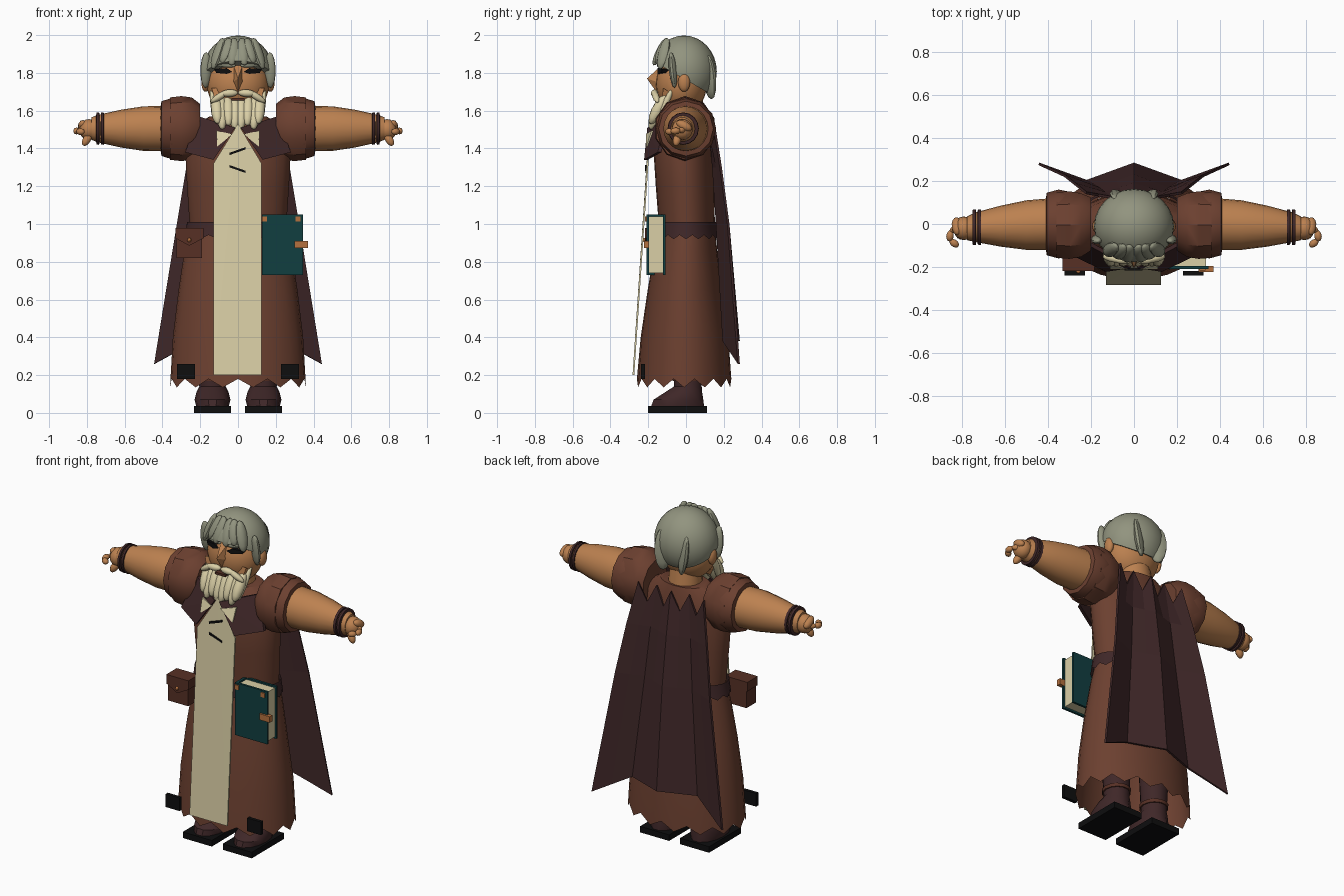
import bpy, bmesh
from math import sin, cos, pi
from mathutils import Vector

if "Cube" in bpy.data.objects:
    bpy.data.objects.remove(bpy.data.objects["Cube"])


def colour(name, code):
    """Flat material from an sRGB hex code."""
    chan = [int(code[i:i + 2], 16) / 255 for i in (0, 2, 4)]
    rgba = [c / 12.92 if c < .04 else ((c + .055) / 1.055) ** 2.4 for c in chan] + [1]
    m = bpy.data.materials.new(name)
    m.use_nodes = True
    m.diffuse_color = rgba
    m.node_tree.nodes["Principled BSDF"].inputs["Base Color"].default_value = rgba
    return m


SKIN = colour("skin", "BC8150")
ROBE = colour("robe_brown", "6C4030")
DARK = colour("dark_plum", "3F2728")
CREAM = colour("cream", "DACFA6")
HAIR = colour("grey_hair", "92947F")
TEAL = colour("teal_cover", "113E40")
BLACK = colour("black", "0E0E0F")
COPPER = colour("copper", "B5713F")
LEATHER = colour("leather", "573025")


def finish(name, bm, mat, smooth=True):
    bmesh.ops.recalc_face_normals(bm, faces=bm.faces)
    me = bpy.data.meshes.new(name)
    bm.to_mesh(me)
    bm.free()
    me.materials.append(mat)
    ob = bpy.data.objects.new(name, me)
    bpy.context.collection.objects.link(ob)
    if smooth:
        bpy.ops.object.select_all(action='DESELECT')
        ob.select_set(True)
        bpy.context.view_layer.objects.active = ob
        bpy.ops.object.shade_smooth_by_angle(angle=pi / 5)
    return ob


def loft(name, rings, mat, n=20, place=lambda a, b, t: (a, b, t), caps=True, zigzag=0):
    """Tube through elliptical rings (t, radius a, radius b, offset of b)."""
    bm = bmesh.new()
    rows = []
    for i, (t, ra, rb, off) in enumerate(rings):
        rows.append([bm.verts.new(place(
            ra * cos(2 * pi * k / n), off + rb * sin(2 * pi * k / n),
            t + (zigzag * (k % 2) if i == 0 else 0))) for k in range(n)])
    for lo, hi in zip(rows, rows[1:]):
        for k in range(n):
            bm.faces.new((lo[k], lo[k - 1], hi[k - 1], hi[k]))
    if caps:
        bm.faces.new(rows[0])
        bm.faces.new(rows[-1])
    return finish(name, bm, mat)


def hull(name, pts, mat, depth=0):
    """Convex solid; with a depth, the points are a plate thickened backwards."""
    bm = bmesh.new()
    for p in pts:
        bm.verts.new(p)
        if depth:
            bm.verts.new((p[0], p[1] + depth, p[2]))
    bmesh.ops.convex_hull(bm, input=bm.verts)
    return finish(name, bm, mat, False)


def box(name, lo, hi, mat):
    return hull(name, [(x, y, z) for x in (lo[0], hi[0]) for y in (lo[1], hi[1])
                       for z in (lo[2], hi[2])], mat)


def ball(name, loc, size, mat, rot=None, seg=16):
    bm = bmesh.new()
    bmesh.ops.create_uvsphere(bm, u_segments=seg, v_segments=seg // 2 + 2, radius=1)
    bmesh.ops.scale(bm, vec=size, verts=bm.verts)
    if rot:
        bmesh.ops.rotate(bm, matrix=rot, verts=bm.verts)
    bmesh.ops.translate(bm, vec=loc, verts=bm.verts)
    return finish(name, bm, mat)


def strand(name, a, b, r, mat, flat=1):
    """Spindle from point a to point b."""
    a, b = Vector(a), Vector(b)
    rot = (b - a).to_track_quat('Z', 'Y').to_matrix()
    return ball(name, (a + b) / 2, (r, r * flat, (b - a).length / 2), mat, rot, 10)


# Robe, belt and neck
loft("robe_skirt", [(.135, .36, .25, -.01), (.4, .345, .232, -.008), (.65, .315, .195, -.008),
                    (.85, .285, .168, -.002), (1.0, .255, .148, .005)], ROBE, 28, caps=False, zigzag=.045)
loft("robe_torso", [(.98, .255, .148, .005), (1.2, .27, .155, -.005), (1.4, .28, .158, -.015),
                    (1.5, .26, .14, -.01), (1.57, .15, .1, .01)], ROBE, 24)
loft("belt", [(.92, .281, .172, 0), (.96, .276, .166, 0), (1.01, .27, .16, 0)], DARK, 32, caps=False, zigzag=.022)
loft("neck", [(1.5, .1, .1, .01), (1.68, .09, .085, .0)], SKIN, 16)

# Front panel with two stitched marks
hull("front_panel", [(-.13, -.283, .2), (.125, -.283, .2), (-.13, -.208, 1.32),
                     (.125, -.208, 1.32), (0, -.195, 1.53)], CREAM, .009)
for z0, z1 in ((1.365, 1.395), (1.3, 1.27)):
    hull("panel_mark", [(-.045, -.217, z0), (.04, -.215, z1), (-.045, -.217, z0 + .012),
                        (.04, -.215, z1 + .012)], BLACK, .009)

# Cape with folds, a ragged collar edge and pointed lower corners
bm = bmesh.new()
levels = [(1.55, .22, .15, .02), (1.3, .27, .19, .04), (1.0, .32, .23, .06), (.38, .43, .285, .08)]
grid = []
for i, (z, w, y, fold) in enumerate(levels):
    row = []
    for k in range(-4, 5):
        u = abs(k) / 4
        drop = (.11 if k % 2 else 0) if i == 0 else (.24 * max(0, u - .5) if i == 3 else 0)
        valley = 1 - abs(2 * u - 1)
        row.append(bm.verts.new((k / 4 * (w + .01 * (i == 3)), y - fold * valley, z - drop)))
    grid.append(row)
for hi, lo in zip(grid, grid[1:]):
    for k in range(8):
        bm.faces.new((hi[k], hi[k + 1], lo[k + 1], lo[k]))
cape = finish("cape", bm, DARK, False)
cape.modifiers.new("thickness", 'SOLIDIFY').thickness = .012

for s in (-1, 1):
    side = "left_" if s > 0 else "right_"

    # Lapel with its pale triangle
    hull(side + "lapel", [(s * .015, -.205, 1.51), (s * .13, -.222, 1.34), (s * .28, -.15, 1.38),
                          (s * .21, -.1, 1.57)], DARK, .02)
    hull(side + "lapel_trim", [(s * .03, -.212, 1.475), (s * .115, -.182, 1.495),
                               (s * .11, -.211, 1.41)], CREAM, .009)

    # Arm, sleeve and bracelet, lofted outwards along x
    out = lambda a, b, t, s=s: (s * t, b, 1.505 + a)
    loft(side + "sleeve_puff", [(.2, .13, .13, 0), (.245, .165, .155, -.005), (.3, .172, .165, -.005),
                                (.36, .165, .16, -.005), (.36, .13, .13, 0)], ROBE, 10, out)
    loft(side + "sleeve_cuff", [(.3, .15, .15, 0), (.35, .162, .16, 0), (.405, .145, .145, 0),
                                (.41, .115, .115, 0)], ROBE, 12, out)
    loft(side + "forearm", [(.38, .12, .12, 0), (.5, .118, .115, -.005), (.62, .1, .095, -.01),
                            (.74, .073, .068, -.015), (.775, .06, .055, -.02)], SKIN, 20, out)
    for x in (.718, .742):
        loft(side + "bracelet", [(x - .009, .07, .07, -.015), (x - .007, .086, .083, -.015),
                                 (x + .007, .084, .081, -.015), (x + .009, .07, .07, -.015)], DARK, 16, out)

    # Hand with a curled finger and thumb
    ball(side + "palm", (s * .79, -.02, 1.5), (.05, .055, .055), SKIN)
    path = [(.8, 0, 1.5), (.855, -.03, 1.495), (.858, -.075, 1.49), (.815, -.098, 1.488)]
    for a, b in zip(path, path[1:]):
        strand(side + "finger", (s * (a[0] - .004), a[1], a[2]), (s * b[0], b[1] - .006, b[2]), .018, SKIN)
    strand(side + "thumb", (s * .78, -.04, 1.48), (s * .82, -.055, 1.415), .022, SKIN)
    strand(side + "knuckles", (s * .82, -.05, 1.54), (s * .825, .03, 1.5), .025, SKIN)

    # Boot, leg strap and hem patch
    shift = lambda a, b, t, s=s: (s * .135 + a, b, t)
    loft(side + "boot", [(.03, .085, .145, -.045), (.07, .095, .135, -.04), (.11, .085, .1, -.012),
                         (.14, .07, .075, .01), (.4, .085, .085, .01)], DARK, 14, shift)
    loft(side + "boot_strap", [(.17, .078, .083, .01), (.19, .08, .085, .01)], LEATHER, 14, shift)
    box(side + "sole", (s * .135 - .098, -.2, 0), (s * .135 + .098, .11, .037), BLACK)
    box(side + "hem_patch", (s * .275 - .047, -.238, .18), (s * .275 + .047, -.218, .26), BLACK)

    # Face: ear, eye, brow, moustache
    ball(side + "ear", (s * .172, -.01, 1.75), (.022, .032, .05), SKIN)
    hull(side + "eye", [(s * .03, -.152, 1.805), (s * .06, -.15, 1.825), (s * .125, -.125, 1.82),
                        (s * .115, -.13, 1.8), (s * .06, -.152, 1.795)], BLACK, .04)
    strand(side + "brow", (s * .012, -.148, 1.838), (s * .135, -.12, 1.85), .015, HAIR)
    strand(side + "moustache", (0, -.165, 1.695), (s * .09, -.168, 1.69), .02, CREAM)
    strand(side + "moustache_tip", (s * .05, -.17, 1.705), (s * .145, -.15, 1.645), .018, CREAM)

    # Beard locks
    for x, end in ((.018, 1.5), (.055, 1.52), (.092, 1.5), (.118, 1.53)):
        strand(side + "beard_lock", (s * x, -.105, 1.685), (s * x * .9, -.19, end), .032, CREAM)
    strand(side + "beard_edge", (s * .14, -.07, 1.72), (s * .115, -.16, 1.53), .018, CREAM)

    # Hair locks over the forehead and temples
    for x, top, end in ((.035, .02, 1.84), (.085, .045, 1.85), (.135, .08, 1.82)):
        strand(side + "fringe_lock", (s * top, -.1, 1.985), (s * x, -.185 + x * .35, end), .033, HAIR, .7)
    strand(side + "temple_lock", (s * .168, -.08, 1.91), (s * .172, -.06, 1.72), .03, HAIR, .7)
    strand(side + "back_lock", (s * .08, .11, 1.9), (s * .06, .135, 1.66), .05, HAIR, .5)

# Head, nose and mouth
ball("head", (0, -.025, 1.74), (.165, .135, .165), SKIN, seg=24)
hull("jaw", [(x * w, y, z) for x in (-1, 1) for w, y, z in
             ((.14, -.12, 1.72), (.11, -.135, 1.62), (.08, -.12, 1.57), (.12, .0, 1.64))], SKIN)
hull("nose", [(-.02, -.14, 1.83), (.02, -.14, 1.83), (-.036, -.13, 1.745), (.036, -.13, 1.745),
              (0, -.207, 1.77), (0, -.15, 1.69)], SKIN)
box("mouth", (-.035, -.172, 1.655), (.035, -.13, 1.668), LEATHER)

# Hair cap, cut away along a slope from fringe to nape
bm = bmesh.new()
bmesh.ops.create_uvsphere(bm, u_segments=24, v_segments=16, radius=1)
bmesh.ops.scale(bm, vec=(.186, .174, .19), verts=bm.verts)
bmesh.ops.translate(bm, vec=(0, -.011, 1.808), verts=bm.verts)
cut = bmesh.ops.bisect_plane(bm, geom=bm.verts[:] + bm.edges[:] + bm.faces[:], plane_co=(0, .16, 1.67),
                             plane_no=(0, .5, .87), clear_inner=True)
bmesh.ops.holes_fill(bm, edges=[e for e in cut["geom_cut"] if isinstance(e, bmesh.types.BMEdge)])
finish("hair_cap", bm, HAIR)

# Belt pouch
box("pouch", (-.325, -.21, .82), (-.19, -.12, .97), LEATHER)
hull("pouch_flap", [(-.332, -.218, .98), (-.183, -.218, .98), (-.183, -.218, .925),
                    (-.258, -.218, .885), (-.332, -.218, .925)], LEATHER, .1)
ball("pouch_stud", (-.258, -.22, .915), (.011, .01, .011), COPPER, seg=8)

# Hanging book
box("book_pages", (.14, -.195, .74), (.335, -.123, 1.04), CREAM)
for y in (-.21, -.123):
    box("book_cover", (.13, y, .73), (.345, y + .014, 1.05), TEAL)
box("book_spine", (.126, -.21, .73), (.142, -.109, 1.05), TEAL)
box("book_clasp", (.3, -.222, .873), (.37, -.196, .91), COPPER)
for x in (.128, .305):
    box("book_corner", (x, -.216, 1.012), (x + .026, -.207, 1.04), COPPER)
